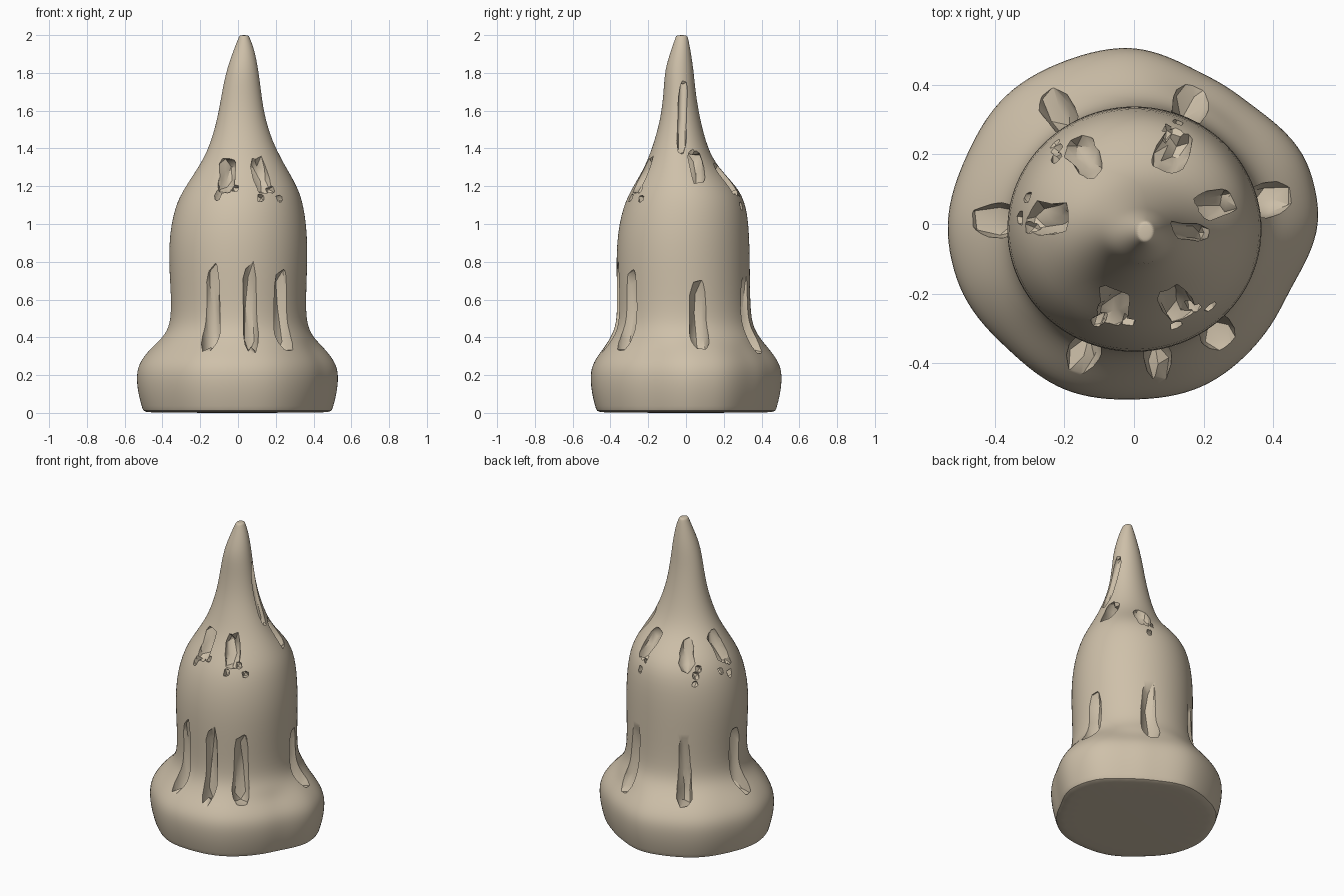
import bpy
import bmesh
import random
from math import sin, cos, pi, atan2, hypot, radians
from mathutils import Matrix, Vector

random.seed(4)
SIDES = 32

cube = bpy.data.objects.get("Cube")
if cube:
    bpy.data.objects.remove(cube, do_unlink=True)

clay = bpy.data.materials.new("tan clay")
clay.use_nodes = True
color = (0.62, 0.53, 0.40, 1)
clay.diffuse_color = color
clay.node_tree.nodes["Principled BSDF"].inputs["Base Color"].default_value = color

# Uneven outline of the foot: radius at equal angles, starting at +x
OUTLINE = [.54, .535, .485, .48, .515, .515, .53, .525,
           .545, .54, .515, .525, .51, .515, .5, .49]
# Foot rings: height, scale of the outline
FOOT = [(0, .92), (.008, .93), (.1, .98), (.2, 1), (.27, .965), (.34, .86)]
# Bell and spire rings: height, min x, max x, min y, max y
BELL = [(.4, -.4, .4, -.4, .39),
        (.47, -.36, .365, -.37, .35),
        (.6, -.355, .36, -.365, .34),
        (.9, -.375, .375, -.375, .34),
        (1.1, -.335, .35, -.335, .325),
        (1.2, -.28, .315, -.28, .27),
        (1.3, -.21, .255, -.22, .17),
        (1.4, -.155, .2, -.18, .115),
        (1.55, -.11, .145, -.135, .075),
        (1.7, -.085, .122, -.118, .05),
        (1.82, -.06, .108, -.113, .04),
        (1.93, -.02, .085, -.075, .022),
        (1.99, .005, .06, -.055, .01),
        (2, .01, .055, -.05, .005)]


def outline_radius(angle):
    """Blend between neighbouring outline radii."""
    t = angle / (2 * pi) * len(OUTLINE)
    i = int(t)
    a = OUTLINE[i % len(OUTLINE)]
    b = OUTLINE[(i + 1) % len(OUTLINE)]
    return a + (b - a) * (t - i)


def activate(obj):
    bpy.ops.object.select_all(action='DESELECT')
    obj.select_set(True)
    bpy.context.view_layer.objects.active = obj


def make_object(name, bm):
    bmesh.ops.recalc_face_normals(bm, faces=bm.faces[:])
    mesh = bpy.data.meshes.new(name)
    bm.to_mesh(mesh)
    bm.free()
    mesh.materials.append(clay)
    obj = bpy.data.objects.new(name, mesh)
    bpy.context.collection.objects.link(obj)
    return obj


# Body: lofted rings, smoothed
bm = bmesh.new()
angles = [2 * pi * i / SIDES for i in range(SIDES)]
rings = []
for z, scale in FOOT:
    rings.append([bm.verts.new((cos(a) * outline_radius(a) * scale,
                                sin(a) * outline_radius(a) * scale, z))
                  for a in angles])
for z, x0, x1, y0, y1 in BELL:
    rings.append([bm.verts.new(((x0 + x1) / 2 + cos(a) * (x1 - x0) / 2,
                                (y0 + y1) / 2 + sin(a) * (y1 - y0) / 2, z))
                  for a in angles])
for low, high in zip(rings, rings[1:]):
    for i in range(SIDES):
        j = (i + 1) % SIDES
        bm.faces.new((low[i], low[j], high[j], high[i]))
bm.faces.new(rings[0][::-1])
bm.faces.new(rings[-1])
body = make_object("spired_bell_body", bm)
activate(body)
smooth = body.modifiers.new("smooth", 'SUBSURF')
smooth.levels = 2
bpy.ops.object.modifier_apply(modifier=smooth.name)

# Cutters for the carved grooves, pits and chips
cut = bmesh.new()


def rough_cutter(x, y, z, size, lean=0, jitter=.1, detail=2):
    """Ragged long pebble; size is radial, sideways and upward half size."""
    place = (Matrix.Translation((x, y, z))
             @ Matrix.Rotation(atan2(y, x), 4, 'Z')
             @ Matrix.Rotation(-radians(lean), 4, 'Y'))
    new = bmesh.ops.create_icosphere(cut, subdivisions=detail, radius=1)["verts"]
    for v in new:
        p = v.co.copy()
        # Square off the ends so that the sides stay nearly straight
        p.z = max(-1, min(1, p.z * 1.35))
        flat = hypot(p.x, p.y)
        if flat > .01:
            grow = min(1, flat * 1.4) / flat
            p.x *= grow
            p.y *= grow
        p += Vector([random.uniform(-jitter, jitter) for _ in range(3)])
        v.co = place @ Vector([c * s for c, s in zip(p, size)])


# Tall grooves around the waist: x, y, top, half width
WAIST = [(-.22, .335, .75, .05), (.17, .36, .75, .06), (.395, .07, .69, .055),
         (.25, -.325, .75, .055), (.07, -.405, .78, .042),
         (-.15, -.385, .77, .05), (-.4, .01, .74, .055)]
for x, y, top, half in WAIST:
    rough_cutter(x, y, (top + .33) / 2, (.085, half, (top - .33) / 2))

# Ragged pits around the shoulder: x, y, height
SHOULDER = [(-.15, .205, 1.23), (.11, .21, 1.23), (.21, .05, 1.29),
            (.12, -.23, 1.25), (-.06, -.235, 1.26), (-.25, .015, 1.24)]
for x, y, z in SHOULDER:
    rough_cutter(x, y, z, (.05, .045, .1), lean=32, jitter=.2)
    # Small chips scattered beside each pit
    for _ in range(3):
        turn = Matrix.Rotation(random.uniform(-.3, .3), 3, 'Z')
        drop = random.uniform(.06, .16)
        reach = 1 + drop * 2
        p = turn @ Vector((x * reach, y * reach, z - drop))
        rough_cutter(p.x, p.y, p.z, (.03, .018, .025), lean=25,
                     jitter=.3, detail=1)

# Shallow flute up the side of the spire
rough_cutter(.15, -.02, 1.56, (.025, .025, .2), lean=15)

cutter = make_object("carving_cutter", cut)
carve = body.modifiers.new("carve", 'BOOLEAN')
carve.operation = 'DIFFERENCE'
carve.solver = 'EXACT'
carve.use_self = True
carve.object = cutter
activate(body)
bpy.ops.object.modifier_apply(modifier=carve.name)
bpy.data.objects.remove(cutter, do_unlink=True)

# Smooth skin with crisp carved edges
activate(body)
bpy.ops.object.shade_smooth_by_angle(angle=radians(35))
